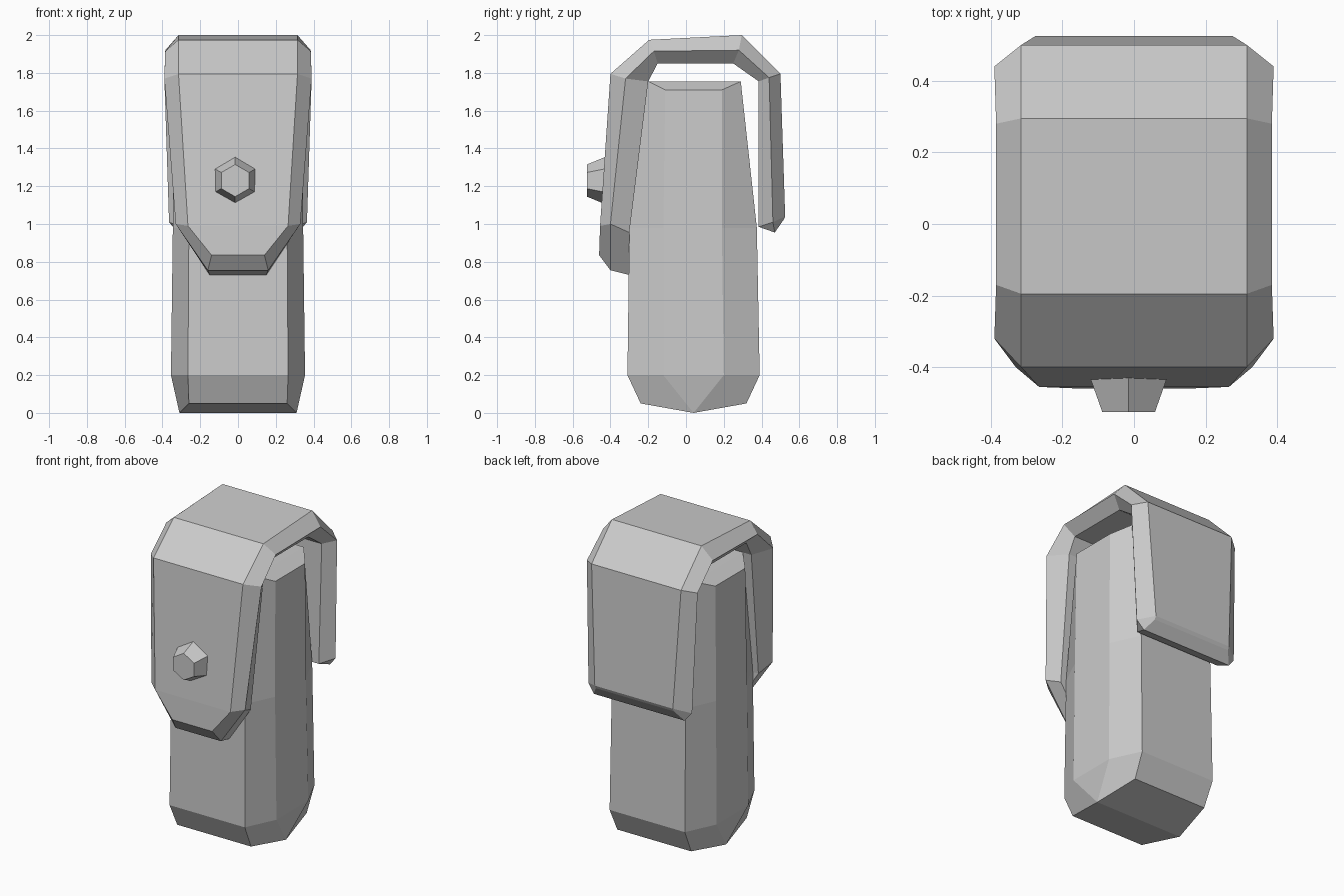
import bpy
import bmesh
import math
from mathutils import Matrix

cube = bpy.data.objects.get("Cube")
if cube:
    bpy.data.objects.remove(cube, do_unlink=True)

grey = bpy.data.materials.new("plain grey")
grey.use_nodes = True
colour = (0.6, 0.6, 0.6, 1)
grey.diffuse_color = colour
grey.node_tree.nodes["Principled BSDF"].inputs["Base Color"].default_value = colour


def finish(name, bm):
    """Weld, orient and turn a bmesh into a flat-shaded grey object."""
    bmesh.ops.remove_doubles(bm, verts=bm.verts, dist=0.0005)
    bmesh.ops.recalc_face_normals(bm, faces=bm.faces)
    mesh = bpy.data.meshes.new(name)
    bm.to_mesh(mesh)
    bm.free()
    mesh.materials.append(grey)
    obj = bpy.data.objects.new(name, mesh)
    bpy.context.collection.objects.link(obj)
    return obj


def loft(name, stations, roof_end=False):
    """Skin half sections, mirrored across x, and cap both ends."""
    bm = bmesh.new()
    rings = []
    for half in stations:
        left = [bm.verts.new(p) for p in half]
        right = [bm.verts.new((-x, y, z)) for x, y, z in half]
        rings.append((left, right))
    for (la, ra), (lb, rb) in zip(rings, rings[1:]):
        loop_a, loop_b = la + ra[::-1], lb + rb[::-1]
        n = len(loop_a)
        for i in range(n):
            j = (i + 1) % n
            bm.faces.new((loop_a[i], loop_a[j], loop_b[j], loop_b[i]))
    for k, (left, right) in enumerate((rings[0], rings[-1])):
        if k and roof_end:
            # flat roof with a sloping facet on each side
            bm.faces.new((left[0], left[-1], right[-1], right[0]))
            bm.faces.new(left)
            bm.faces.new(right)
        else:
            for i in range(len(left) - 1):
                bm.faces.new((left[i], left[i + 1], right[i + 1], right[i]))
    return finish(name, bm)


def body_section(face_x, front, back, face_z, side_x, side_front, side_back, side_z):
    return [(face_x, front, face_z), (side_x, side_front, side_z),
            (side_x, side_back, side_z), (face_x, back, face_z)]


# Chamfered upright body with a ridge along its base
loft("body", [
    body_section(0.26, -0.24, 0.32, 0.05, 0.31, 0.04, 0.04, 0),
    body_section(0.265, -0.31, 0.39, 0.2, 0.355, -0.12, 0.2, 0.2),
    body_section(0.26, -0.3, 0.375, 0.98, 0.345, -0.12, 0.19, 0.98),
    body_section(0.26, -0.2, 0.29, 1.755, 0.34, -0.11, 0.19, 1.71),
], roof_end=True)

# Folded flap over the body: outer face, widest rim and inner face per station
loft("flap", [
    [(0.14, -0.46, 0.835), (0.16, -0.4, 0.755), (0.15, -0.3, 0.73)],
    [(0.265, -0.455, 0.99), (0.33, -0.4, 1.0), (0.3, -0.3, 0.955)],
    [(0.315, -0.4, 1.795), (0.39, -0.32, 1.77), (0.32, -0.2, 1.755)],
    [(0.315, -0.195, 1.975), (0.385, -0.17, 1.915), (0.32, -0.15, 1.85)],
    [(0.315, 0.295, 2.0), (0.385, 0.28, 1.92), (0.32, 0.25, 1.85)],
    [(0.315, 0.5, 1.795), (0.39, 0.44, 1.775), (0.32, 0.385, 1.755)],
    [(0.275, 0.525, 1.04), (0.365, 0.46, 1.01), (0.3, 0.385, 0.985)],
    [(0.275, 0.515, 1.02), (0.32, 0.47, 0.955), (0.3, 0.385, 0.985)],
])

# Tapered hexagonal stud on the front
bm = bmesh.new()
bmesh.ops.create_cone(bm, cap_ends=True, segments=6, radius1=0.13, radius2=0.085,
                      depth=0.11)
place = Matrix.Translation((-0.015, -0.47, 1.23)) @ Matrix.Rotation(math.pi / 2, 4, "X")
bmesh.ops.transform(bm, matrix=place, verts=bm.verts)
finish("stud", bm)
